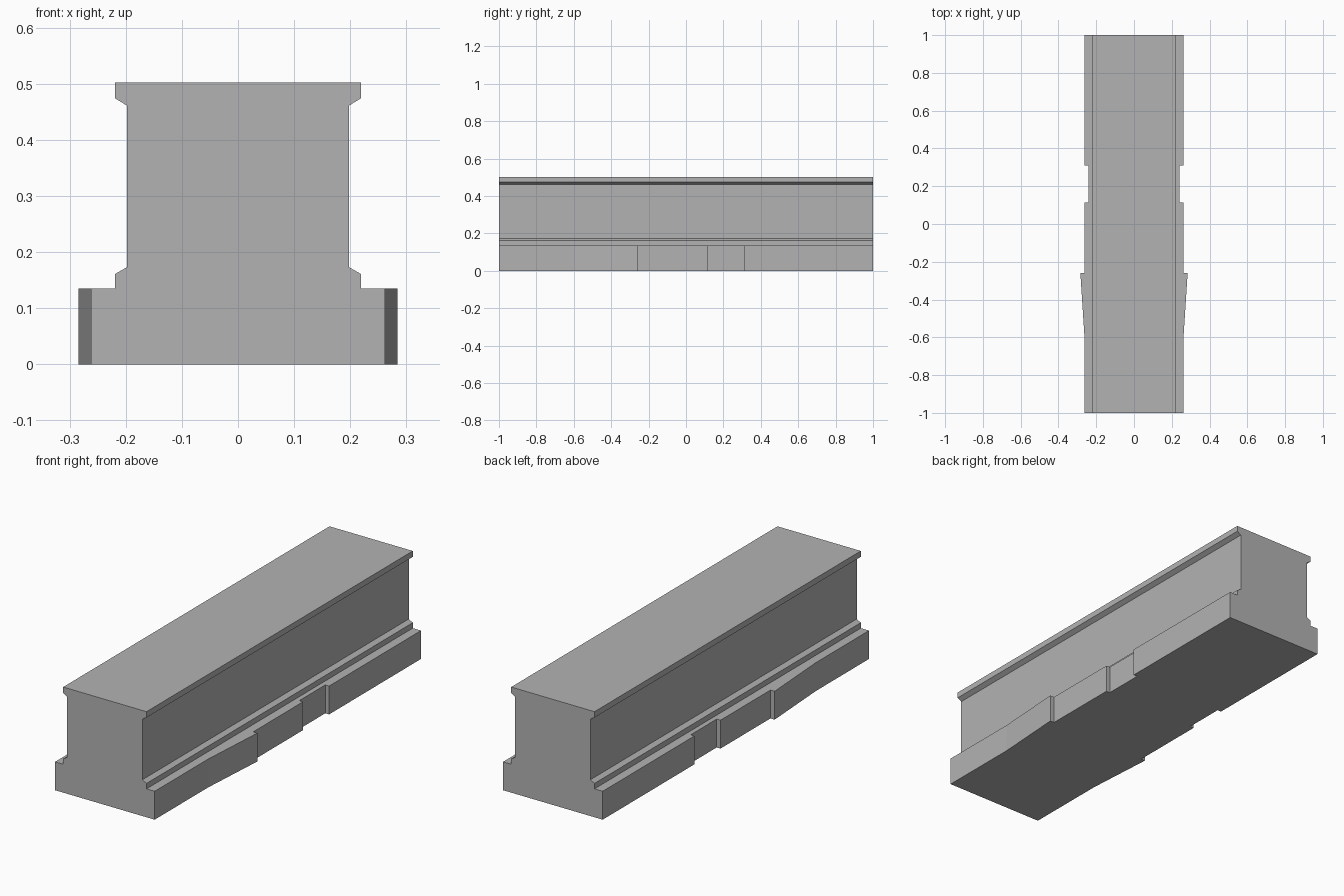
import bpy
import bmesh
from mathutils import Vector

cube = bpy.data.objects.get("Cube")
if cube:
    bpy.data.objects.remove(cube, do_unlink=True)

grey = bpy.data.materials.new("stone_grey")
grey.use_nodes = True
grey.diffuse_color = (0.45, 0.45, 0.45, 1)
grey.node_tree.nodes["Principled BSDF"].inputs["Base Color"].default_value = (0.45, 0.45, 0.45, 1)


def mirrored_prism(name, half_outline, place, sweep):
    """Mirror a half outline of (x, t) across x = 0, place it in space and sweep it."""
    outline = half_outline + [(-x, t) for x, t in reversed(half_outline)]
    bm = bmesh.new()
    face = bm.faces.new([bm.verts.new(place(x, t)) for x, t in outline])
    result = bmesh.ops.extrude_face_region(bm, geom=[face])
    moved = [v for v in result["geom"] if isinstance(v, bmesh.types.BMVert)]
    bmesh.ops.translate(bm, verts=moved, vec=Vector(sweep))
    bmesh.ops.recalc_face_normals(bm, faces=bm.faces)
    mesh = bpy.data.meshes.new(name)
    bm.to_mesh(mesh)
    bm.free()
    mesh.materials.append(grey)
    obj = bpy.data.objects.new(name, mesh)
    bpy.context.collection.objects.link(obj)
    return obj


BASE_TOP = 0.135
HEIGHT = 0.502

# Base slab: plan with a flared wedge and a shallow notch on each side
base_plan = [(0.262, -1), (0.262, -0.6), (0.284, -0.26), (0.262, -0.26),
             (0.262, 0.115), (0.242, 0.115), (0.242, 0.31), (0.262, 0.31), (0.262, 1)]
mirrored_prism("base_slab", base_plan, lambda x, y: (x, y, 0), (0, 0, BASE_TOP))

# Upper body: chamfered foot, straight wall and overhanging lip
body_profile = [(0.219, BASE_TOP), (0.219, 0.161), (0.198, 0.173),
                (0.198, 0.461), (0.219, 0.474), (0.219, HEIGHT)]
mirrored_prism("upper_body", body_profile, lambda x, z: (x, -1, z), (0, 2, 0))
